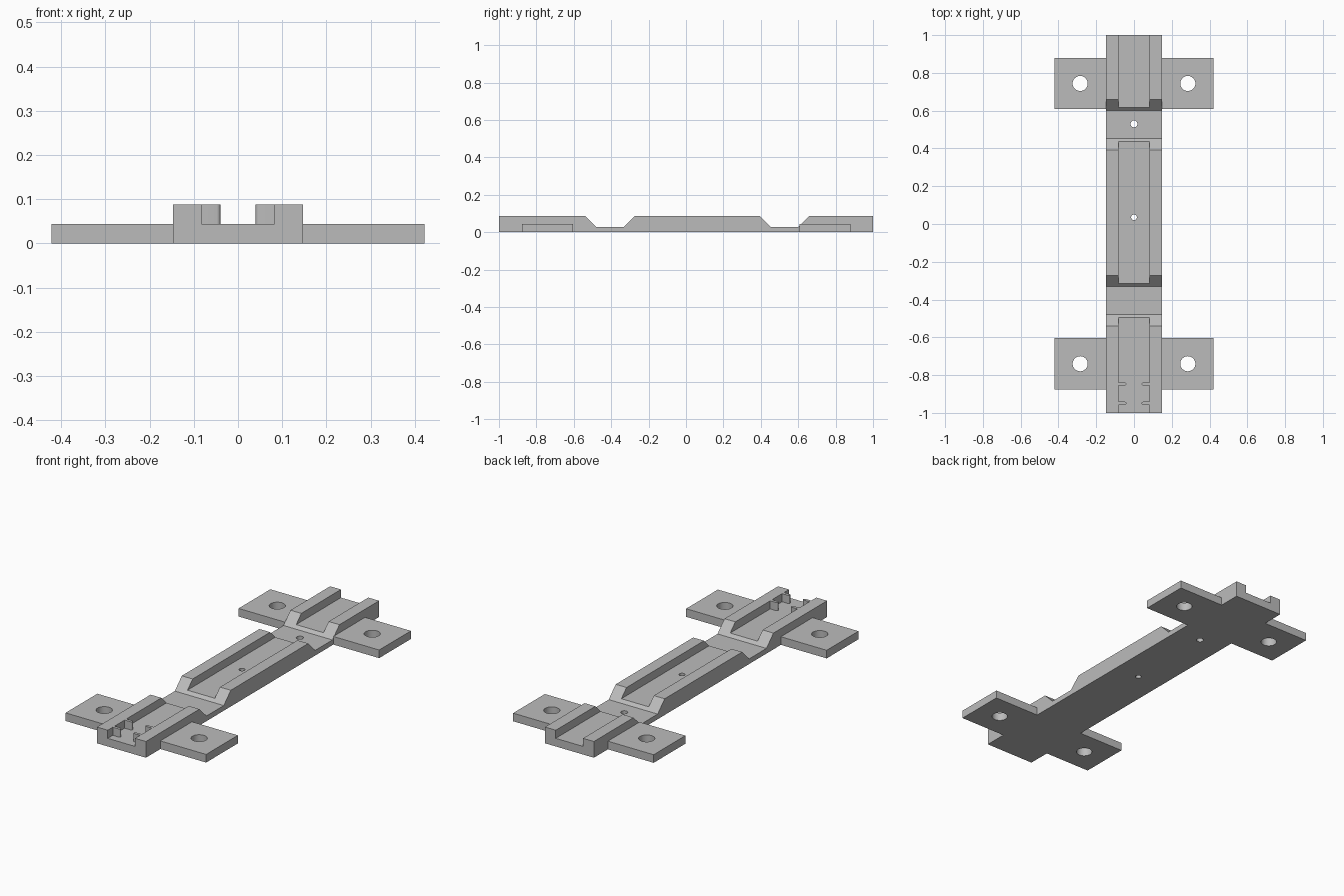
import bpy
import bmesh
import math
from mathutils import Matrix

cube = bpy.data.objects.get("Cube")
if cube:
    bpy.data.objects.remove(cube, do_unlink=True)

grey = bpy.data.materials.new("plain_grey")
grey.use_nodes = True
grey.diffuse_color = (0.5, 0.5, 0.5, 1)
grey.node_tree.nodes["Principled BSDF"].inputs["Base Color"].default_value = (0.5, 0.5, 0.5, 1)

WIDTH, CHANNEL = 0.147, 0.082      # half widths
TOP, FLOOR, DIP = 0.088, 0.044, 0.028


def add_object(name, bm):
    bmesh.ops.recalc_face_normals(bm, faces=bm.faces)
    mesh = bpy.data.meshes.new(name)
    bm.to_mesh(mesh)
    bm.free()
    mesh.materials.append(grey)
    obj = bpy.data.objects.new(name, mesh)
    bpy.context.collection.objects.link(obj)
    return obj


def prism(name, points, direction):
    """Extrude a closed outline along a direction."""
    bm = bmesh.new()
    face = bm.faces.new([bm.verts.new(p) for p in points])
    new = bmesh.ops.extrude_face_region(bm, geom=[face])["geom"]
    verts = [g for g in new if isinstance(g, bmesh.types.BMVert)]
    bmesh.ops.translate(bm, verts=verts, vec=direction)
    return add_object(name, bm)


def box(name, x0, x1, y0, y1, z0, z1):
    outline = [(x0, y0, z0), (x1, y0, z0), (x1, y1, z0), (x0, y1, z0)]
    return prism(name, outline, (0, 0, z1 - z0))


def drill(name, x, y, radius):
    bm = bmesh.new()
    bmesh.ops.create_cone(bm, cap_ends=True, segments=32, radius1=radius,
                          radius2=radius, depth=1, matrix=Matrix.Translation((x, y, 0)))
    return add_object(name, bm)


def cut(obj, cutters):
    """Subtract the cutters, bake the result and remove them."""
    for cutter in cutters:
        mod = obj.modifiers.new("cut", "BOOLEAN")
        mod.operation, mod.solver, mod.object = "DIFFERENCE", "EXACT", cutter
    graph = bpy.context.evaluated_depsgraph_get()
    baked = bpy.data.meshes.new_from_object(obj.evaluated_get(graph))
    obj.modifiers.clear()
    obj.data = baked
    for cutter in cutters:
        bpy.data.objects.remove(cutter, do_unlink=True)


# Long rail with two sloped dips, a channel along it and two small holes
side = [(-1, 0), (1, 0), (1, TOP), (0.66, TOP), (0.6, DIP), (0.453, DIP), (0.393, TOP),
        (-0.272, TOP), (-0.332, DIP), (-0.48, DIP), (-0.54, TOP), (-1, TOP)]
rail = prism("rail", [(-WIDTH, y, z) for y, z in side], (2 * WIDTH, 0, 0))
cut(rail, [box("channel_cutter", -CHANNEL, CHANNEL, -1.1, 1.1, FLOOR, 0.2),
           drill("rear_hole_cutter", 0, 0.53, 0.018),
           drill("middle_hole_cutter", 0, 0.035, 0.015)])

for side_name, s in (("left", 1), ("right", -1)):
    # Mounting ears with a screw hole
    for end_name, y in (("front", -0.74), ("rear", 0.744)):
        ear = box(f"{end_name}_{side_name}_ear", *sorted((s * WIDTH, s * 0.422)),
                  y - 0.136, y + 0.136, 0, FLOOR)
        cut(ear, [drill("screw_cutter", s * 0.285, y, 0.04)])

    # Round-tipped tabs reaching into the channel at the front
    for number, y in enumerate((-0.847, -0.949), 1):
        r = 0.008
        outline = [(s * CHANNEL, y - r, FLOOR)]
        for i in range(9):
            a = math.pi * (i / 8 - 0.5)
            outline.append((s * (0.04 + r - r * math.cos(a)), y + r * math.sin(a), FLOOR))
        outline.append((s * CHANNEL, y + r, FLOOR))
        prism(f"{side_name}_tab_{number}", outline, (0, 0, TOP - FLOOR))

# Smooth only the curved walls
bpy.ops.object.select_all(action="DESELECT")
for obj in bpy.context.collection.objects:
    if obj.type == "MESH" and grey.name in obj.data.materials:
        obj.select_set(True)
        bpy.context.view_layer.objects.active = obj
bpy.ops.object.shade_smooth_by_angle(angle=math.radians(30))
